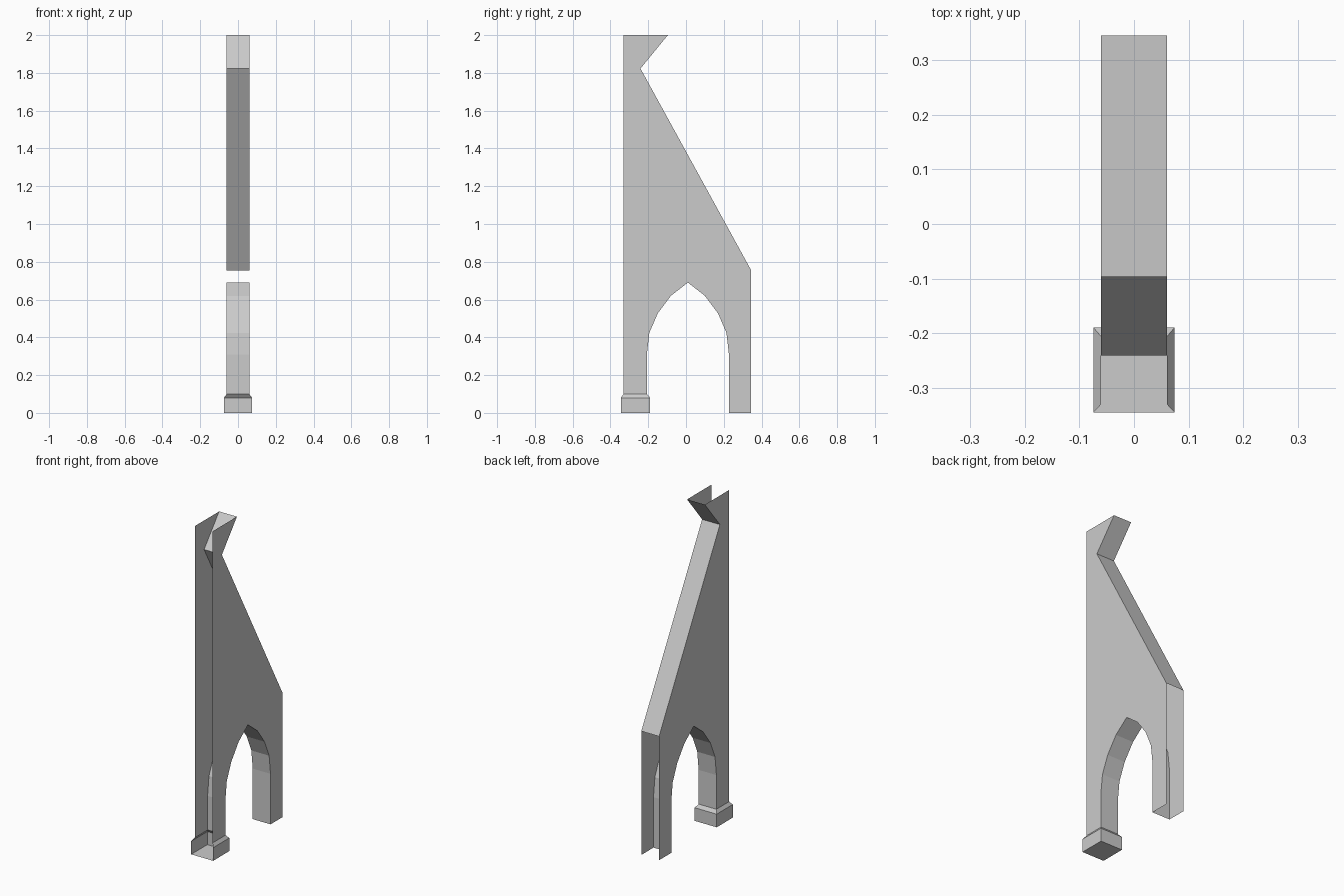
import bpy, bmesh

if "Cube" in bpy.data.objects:
    bpy.data.objects.remove(bpy.data.objects["Cube"])

HALF = 0.06       # half thickness of the wall
FOOT_HALF = 0.074 # half width of the foot

stone = bpy.data.materials.new("pale grey stone")
stone.diffuse_color = (0.6, 0.6, 0.6, 1)
stone.use_nodes = True
stone.node_tree.nodes["Principled BSDF"].inputs["Base Color"].default_value = stone.diffuse_color


def finish(name, bm):
    mesh = bpy.data.meshes.new(name)
    bm.to_mesh(mesh)
    bm.free()
    mesh.materials.append(stone)
    obj = bpy.data.objects.new(name, mesh)
    bpy.context.collection.objects.link(obj)
    return obj


def face(bm, points):
    return bm.faces.new([bm.verts.new(p) for p in points])


# Pointed arch: half outline as (offset from centre, height), mirrored
arch_mid = 0.01
half_arch = [(0.2175, 0.308), (0.204, 0.424), (0.16, 0.526), (0.09, 0.62)]
arch = ([(arch_mid + d, z) for d, z in half_arch] + [(arch_mid, 0.69)]
        + [(arch_mid - d, z) for d, z in reversed(half_arch)])
front_arch_y, back_arch_y = arch_mid - 0.2165, arch_mid + 0.2175

# Underside runs from the back leg through the arch to the foot
soffit = [(back_arch_y, 0)] + arch + [(front_arch_y, 0.10)]
# Upper edge runs down from the flared head along the slope
upper = [(-0.096, 2.0), (-0.241, 1.823), (0.345, 0.755)]
outline = [(-0.33, 0.10), (-0.33, 2.0)] + upper + [(0.345, 0)] + soffit

# Two side walls
bm = bmesh.new()
for s in (-1, 1):
    pts = [(s * HALF, y, z) for y, z in outline]
    face(bm, pts if s < 0 else pts[::-1])
bmesh.ops.recalc_face_normals(bm, faces=[])
for f in bm.faces:
    f.normal_update()
    if f.normal.x * f.verts[0].co.x < 0:
        f.normal_flip()
finish("side_walls", bm)


# Strips joining the walls; front, top and outer back stay open
def strip(name, path):
    bm = bmesh.new()
    left = [bm.verts.new((-HALF, y, z)) for y, z in path]
    right = [bm.verts.new((HALF, y, z)) for y, z in path]
    for i in range(len(path) - 1):
        bm.faces.new((left[i], right[i], right[i + 1], left[i + 1]))
    for f in bm.faces:
        f.normal_flip()
    finish(name, bm)


strip("sloped_top", upper)
strip("arch_soffit", soffit)

# Foot: floor, three sides and bevelled shoulders, open at the front
bm = bmesh.new()
y0, y1 = -0.345, -0.19
levels = []
for w, a, b, z in ((FOOT_HALF, y0, y1, 0), (FOOT_HALF, y0, y1, 0.08),
                   (HALF, -0.33, front_arch_y, 0.10)):
    levels.append([bm.verts.new(p) for p in
                   ((w, a, z), (w, b, z), (-w, b, z), (-w, a, z))])
bm.faces.new(levels[0][::1])
for low, high in zip(levels, levels[1:]):
    for i in range(3):
        bm.faces.new((low[i], low[i + 1], high[i + 1], high[i]))
bm.normal_update()
for f in bm.faces:
    c = f.calc_center_median()
    c.y -= (y0 + y1) / 2
    c.z -= 0.05
    if f.normal.dot(c) < 0:
        f.normal_flip()
finish("foot", bm)
